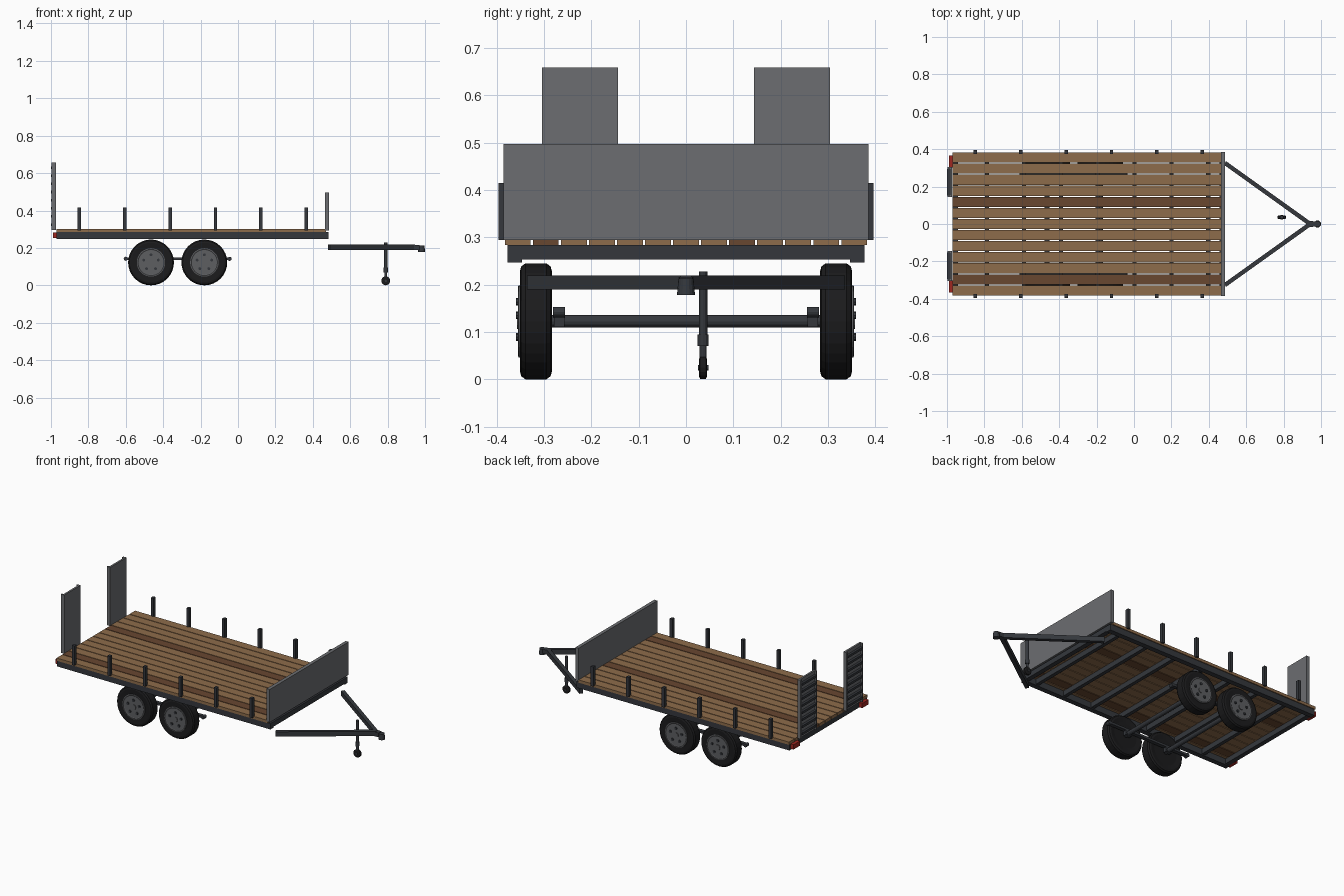
import bpy, bmesh, math
from mathutils import Vector, Matrix

if "Cube" in bpy.data.objects:
    bpy.data.objects.remove(bpy.data.objects["Cube"])


def material(name, rgb):
    m = bpy.data.materials.new(name)
    m.diffuse_color = (*rgb, 1)
    m.use_nodes = True
    m.node_tree.nodes["Principled BSDF"].inputs["Base Color"].default_value = m.diffuse_color
    return m


FRAME = material("dark_steel", (0.035, 0.039, 0.046))
STEEL = material("grey_steel", (0.15, 0.155, 0.165))
WOOD = material("wood", (0.27, 0.15, 0.07))
DARK_WOOD = material("dark_wood", (0.14, 0.063, 0.03))
RUBBER = material("rubber", (0.011, 0.011, 0.012))
RIM = material("rim_grey", (0.11, 0.113, 0.12))
RED = material("red_lens", (0.35, 0.02, 0.015))


def finish(name, bm, mat):
    bmesh.ops.recalc_face_normals(bm, faces=bm.faces)
    me = bpy.data.meshes.new(name)
    bm.to_mesh(me)
    bm.free()
    me.materials.append(mat)
    ob = bpy.data.objects.new(name, me)
    bpy.context.collection.objects.link(ob)
    return ob


def box(name, x, y, z, mat):
    """Box from (min, max) pairs on each axis."""
    bm = bmesh.new()
    size = Matrix.Diagonal((x[1] - x[0], y[1] - y[0], z[1] - z[0], 1))
    mid = Matrix.Translation([sum(a) / 2 for a in (x, y, z)])
    bmesh.ops.create_cube(bm, size=1, matrix=mid @ size)
    return finish(name, bm, mat)


def rod(name, a, b, r, mat, sides=12, r2=None):
    """Cylinder between two points."""
    a, b = Vector(a), Vector(b)
    bm = bmesh.new()
    rot = (b - a).to_track_quat('Z', 'Y').to_matrix().to_4x4()
    bmesh.ops.create_cone(bm, cap_ends=True, segments=sides, radius1=r,
                          radius2=r if r2 is None else r2, depth=(b - a).length,
                          matrix=Matrix.Translation((a + b) / 2) @ rot)
    return finish(name, bm, mat)


def lathe(name, profile, centre, mat, sides=32):
    """Revolve (radius, y) points around a y axis through centre."""
    bm = bmesh.new()
    rings = []
    for i in range(sides):
        t = 2 * math.pi * i / sides
        rings.append([bm.verts.new((centre[0] + r * math.cos(t), centre[1] + y,
                                    centre[2] + r * math.sin(t))) for r, y in profile])
    for i in range(sides):
        p, q = rings[i], rings[(i + 1) % sides]
        for j in range(len(profile) - 1):
            bm.faces.new((p[j], p[j + 1], q[j + 1], q[j]))
    bm.faces.new([r[0] for r in rings])
    bm.faces.new([r[-1] for r in rings])
    return finish(name, bm, mat)


def prism(name, outline, z, mat):
    """Extrude an xy outline between two heights."""
    bm = bmesh.new()
    f = bm.faces.new([bm.verts.new((x, y, z[0])) for x, y in outline])
    up = bmesh.ops.extrude_face_region(bm, geom=[f])['geom']
    bmesh.ops.translate(bm, vec=(0, 0, z[1] - z[0]),
                        verts=[v for v in up if isinstance(v, bmesh.types.BMVert)])
    return finish(name, bm, mat)


def span(s, a, b):
    return tuple(sorted((s * a, s * b)))


# Deck planks
for i in range(13):
    y = (i - 6) * 0.0592
    box(f"deck_plank_{i}", (-0.97, 0.47), (y - 0.0272, y + 0.0272), (0.284, 0.301),
        DARK_WOOD if i in (1, 8) else WOOD)

# Chassis cross members
for i in range(7):
    x = -0.785 + 0.197 * i
    box(f"cross_member_{i}", (x - 0.011, x + 0.011), (-0.347, 0.347), (0.253, 0.284), FRAME)
box("rear_beam", (-0.97, -0.942), (-0.347, 0.347), (0.253, 0.284), FRAME)
box("front_beam", (0.457, 0.485), (-0.347, 0.347), (0.253, 0.284), FRAME)

# Headboard
box("headboard", (0.465, 0.486), (-0.385, 0.385), (0.294, 0.497), STEEL)

for s, side in ((-1, "right"), (1, "left")):
    # Side rail, stakes and tail light
    box(f"{side}_side_rail", (-0.97, 0.485), span(s, 0.346, 0.377), (0.247, 0.284), FRAME)
    for i in range(6):
        x = -0.848 + 0.2425 * i
        box(f"{side}_stake_{i}", (x - 0.009, x + 0.009), span(s, 0.375, 0.396),
            (0.294, 0.415), FRAME)
    box(f"{side}_tail_light", (-0.99, -0.968), span(s, 0.303, 0.365), (0.254, 0.283), RED)

    # Upright loading ramp with edge rails and rungs
    box(f"{side}_ramp_plate", (-0.985, -0.973), span(s, 0.144, 0.304), (0.296, 0.658), STEEL)
    for y in (0.144, 0.294):
        box(f"{side}_ramp_rail", (-0.996, -0.973), span(s, y, y + 0.010), (0.296, 0.658), STEEL)
    for i in range(8):
        z = 0.325 + 0.0435 * i
        box(f"{side}_ramp_rung_{i}", (-1.0, -0.983), span(s, 0.153, 0.295),
            (z - 0.007, z + 0.007), FRAME)

    # Suspension beam with end bushes
    box(f"{side}_spring_beam", (-0.6, -0.045), span(s, 0.257, 0.279), (0.136, 0.150), FRAME)
    for x in (-0.6, -0.045):
        rod(f"{side}_spring_bush", (x, s * 0.256, 0.142), (x, s * 0.281, 0.142), 0.011, FRAME)

    # Wheels
    for x in (-0.465, -0.18):
        c = (x, s * 0.317, 0.1225)
        lathe(f"{side}_tyre", [(0.078, s * -0.030), (0.105, s * -0.034), (0.116, s * -0.031),
                               (0.1225, s * -0.022), (0.1225, s * 0.022), (0.116, s * 0.031),
                               (0.105, s * 0.034), (0.078, s * 0.032)], c, RUBBER)
        lathe(f"{side}_rim", [(0.076, s * 0.028), (0.076, s * 0.037), (0.070, s * 0.038),
                              (0.066, s * 0.036)], c, RIM)
        rod(f"{side}_hub", (x, s * 0.35, 0.1225), (x, s * 0.357, 0.1225), 0.016, RIM)
        for k in range(5):
            t = math.pi / 2 + k * math.tau / 5
            px, pz = x + 0.041 * math.cos(t), 0.1225 + 0.041 * math.sin(t)
            rod(f"{side}_wheel_bolt", (px, s * 0.35, pz), (px, s * 0.359, pz), 0.008, FRAME, 8)
        box(f"{side}_axle_pad", (x - 0.02, x + 0.02), span(s, 0.257, 0.279), (0.11, 0.137), FRAME)

    # Drawbar arm
    prism(f"{side}_drawbar", [(0.480, s * 0.317), (0.492, s * 0.336), (0.945, s * 0.012),
                              (0.945, s * -0.008), (0.928, s * -0.004)], (0.19, 0.219), FRAME)

# Axles
for x in (-0.465, -0.18):
    rod("axle", (x, -0.29, 0.1225), (x, 0.29, 0.1225), 0.0135, FRAME)

# Coupler
prism("coupler_body", [(0.92, -0.017), (0.97, -0.014), (0.97, 0.014), (0.92, 0.017)],
      (0.190, 0.216), FRAME)
rod("coupler_socket", (0.981, 0, 0.178), (0.981, 0, 0.213), 0.019, FRAME, 16, 0.016)

# Jockey wheel
jx, jy = 0.79, 0.036
rod("jack_tube", (jx, jy, 0.085), (jx, jy, 0.228), 0.009, FRAME)
rod("jack_collar", (jx, jy, 0.07), (jx, jy, 0.095), 0.0115, FRAME)
rod("jack_leg", (jx, jy, 0.04), (jx, jy, 0.075), 0.0075, FRAME)
lathe("jockey_wheel", [(0.018, -0.0085), (0.024, -0.006), (0.024, 0.006), (0.018, 0.0085)],
      (jx, jy, 0.0245), RUBBER, 16)
rod("jockey_axle", (jx, jy - 0.011, 0.0245), (jx, jy + 0.011, 0.0245), 0.006, FRAME)
